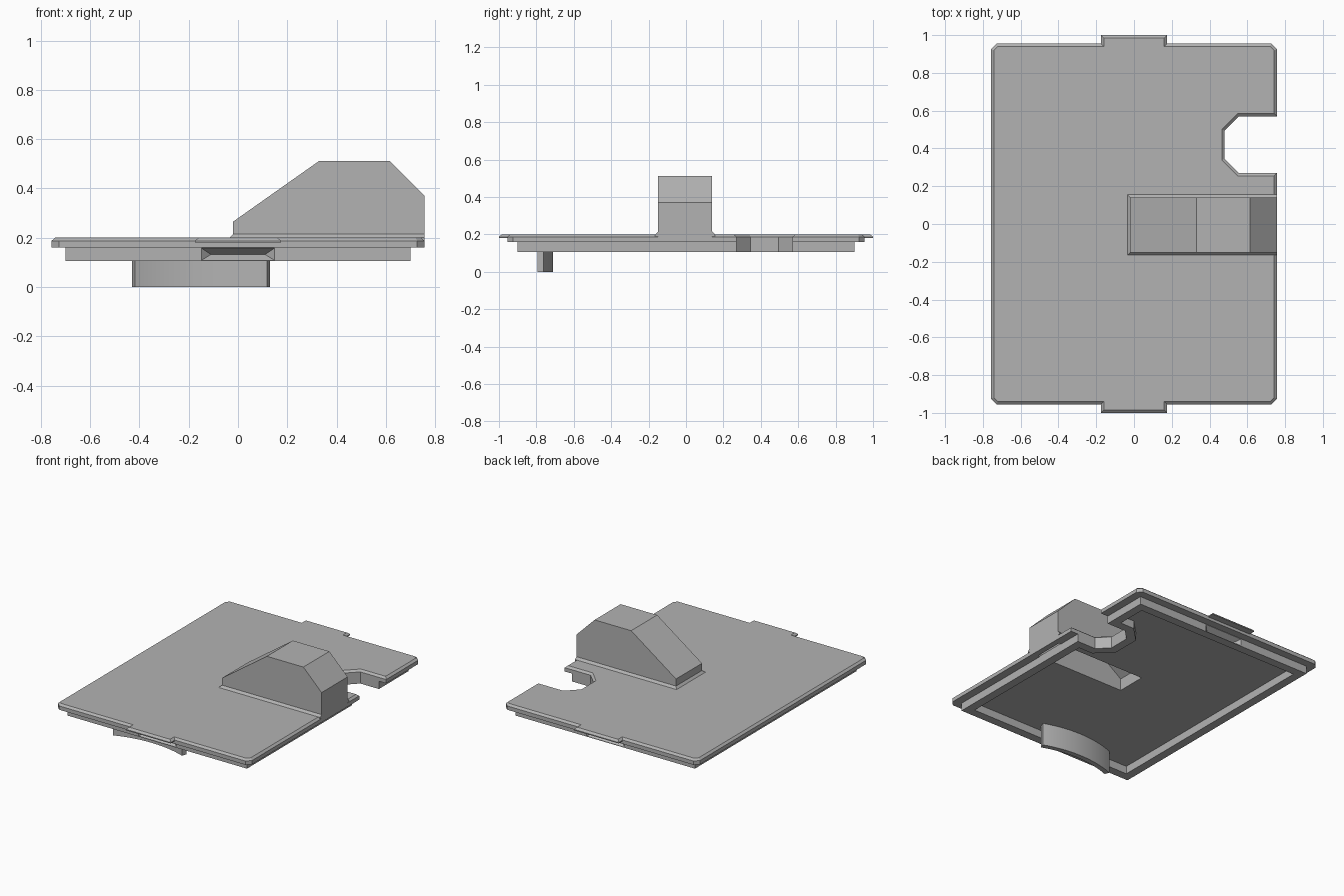
import bpy
import bmesh
import math
from mathutils import Vector

cube = bpy.data.objects.get("Cube")
if cube:
    bpy.data.objects.remove(cube, do_unlink=True)

grey = bpy.data.materials.new("plain grey")
grey.use_nodes = True
grey.diffuse_color = (0.45, 0.45, 0.45, 1)
grey.node_tree.nodes["Principled BSDF"].inputs["Base Color"].default_value = (0.45, 0.45, 0.45, 1)


def finish(name, bm, helper=False):
    bmesh.ops.recalc_face_normals(bm, faces=bm.faces)
    mesh = bpy.data.meshes.new(name)
    bm.to_mesh(mesh)
    bm.free()
    mesh.materials.append(grey)
    obj = bpy.data.objects.new(name, mesh)
    bpy.context.collection.objects.link(obj)
    if helper:
        obj.hide_render = True
        obj.hide_viewport = True
        obj.display_type = 'WIRE'
    return obj


def loft(name, rings, helper=False):
    """Skin a closed body through rings of 3D points."""
    bm = bmesh.new()
    loops = [[bm.verts.new(p) for p in ring] for ring in rings]
    n = len(loops[0])
    for a, b in zip(loops, loops[1:]):
        for i in range(n):
            j = (i + 1) % n
            bm.faces.new((a[i], a[j], b[j], b[i]))
    bm.faces.new(loops[0][::-1])
    bm.faces.new(loops[-1])
    return finish(name, bm, helper)


def at_z(points, z):
    return [(x, y, z) for x, y in points]


def at_y(points, y):
    return [(x, y, z) for x, z in points]


def inset(points, d):
    """Move every edge of a counter-clockwise outline inward by d."""
    out = []
    for i, p in enumerate(points):
        p = Vector(p)
        e1 = (p - Vector(points[i - 1])).normalized()
        e2 = (Vector(points[(i + 1) % len(points)]) - p).normalized()
        n1, n2 = Vector((-e1.y, e1.x)), Vector((-e2.y, e2.x))
        out.append(tuple(p + (n1 + n2) * d / (1 + n1.dot(n2))))
    return out


def cut(obj, cutter):
    mod = obj.modifiers.new("cut", 'BOOLEAN')
    mod.operation = 'DIFFERENCE'
    mod.solver = 'EXACT'
    mod.object = cutter


def outline(hx, hy, chamfer=0.0, tab=None):
    """Rectangle with a side notch, optional corner chamfers and end tabs."""
    def corner(sx, sy):
        if not chamfer:
            return [(sx * hx, sy * hy)]
        pair = [(sx * hx, sy * (hy - chamfer)), (sx * (hx - chamfer), sy * hy)]
        return pair if sx == sy else pair[::-1]

    def end(s):
        if not tab:
            return []
        w, y = tab
        return [(s * w, s * hy), (s * w, s * y), (-s * w, s * y), (-s * w, s * hy)]

    notch = [(hx, 0.27), (0.555, 0.27), (0.48, 0.345),
             (0.48, 0.495), (0.555, 0.57), (hx, 0.57)]
    return (corner(-1, -1) + end(-1) + corner(1, -1) + notch
            + corner(1, 1) + end(1) + corner(-1, 1))


# Plate: lower layer, then upper layer with end tabs and bevelled top edge
lower = outline(0.757, 0.955, 0.03)
upper = outline(0.757, 0.955, 0.03, (0.175, 1.0))
plate_lower = loft("plate_lower", [at_z(lower, 0.16), at_z(lower, 0.18)])
plate_upper = loft("plate_upper", [at_z(upper, 0.18), at_z(upper, 0.187),
                                   at_z(inset(upper, 0.015), 0.2)])

# Skirt wall under the plate, following the notch
rim = outline(0.70, 0.90)
skirt = loft("skirt", [at_z(rim, 0.105), at_z(rim, 0.165)])
core = inset(rim, 0.06)
cut(skirt, loft("skirt_core_cutter", [at_z(core, 0.05), at_z(core, 0.25)], True))

# Latch grooves in both ends of the skirt
for side, s in (("front", -1), ("back", 1)):
    bm = bmesh.new()
    for sx in (-1, 1):
        for x, y, z in ((0.15, 0.902, 0.107), (0.15, 0.902, 0.159), (0.11, 0.865, 0.132)):
            bm.verts.new((sx * x, s * y, z))
    bmesh.ops.convex_hull(bm, input=bm.verts)
    cut(skirt, finish(side + "_groove_cutter", bm, True))

# Hollow hump with a flared foot
profile = [(-0.02, 0.165), (0.757, 0.165), (0.757, 0.37),
           (0.615, 0.512), (0.33, 0.512), (-0.02, 0.265)]
hump = loft("hump", [at_y(profile, -0.15), at_y(profile, 0.14)])
hollow = inset(profile, 0.04)
hollow = [(x, 0.1 if i < 2 else z) for i, (x, z) in enumerate(hollow)]
cavity = loft("hump_cavity_cutter", [at_y(hollow, -0.11), at_y(hollow, 0.10)], True)


def foot_ring(d):
    return [(-0.035 + d, -0.165 + d), (0.757, -0.165 + d),
            (0.757, 0.155 - d), (-0.035 + d, 0.155 - d)]


foot = loft("hump_foot", [at_z(foot_ring(0), 0.19), at_z(foot_ring(0), 0.2),
                          at_z(foot_ring(0.015), 0.215)])
for part in (plate_lower, plate_upper, hump, foot):
    cut(part, cavity)

# Curved rib hanging below, bowed toward the back
radius, thick, steps = 0.80, 0.035, 24
half = math.asin(0.28 / radius)
angles = [half - 2 * half * i / steps for i in range(steps + 1)]


def arc(r):
    return [(-0.15 + r * math.sin(a), -0.71 - radius + r * math.cos(a)) for a in angles]


rib_outline = arc(radius) + arc(radius - thick)[::-1]
rib = loft("curved_rib", [at_z(rib_outline, 0.0), at_z(rib_outline, 0.165)])
bpy.ops.object.select_all(action='DESELECT')
rib.select_set(True)
bpy.context.view_layer.objects.active = rib
bpy.ops.object.shade_smooth_by_angle(angle=math.radians(30))
